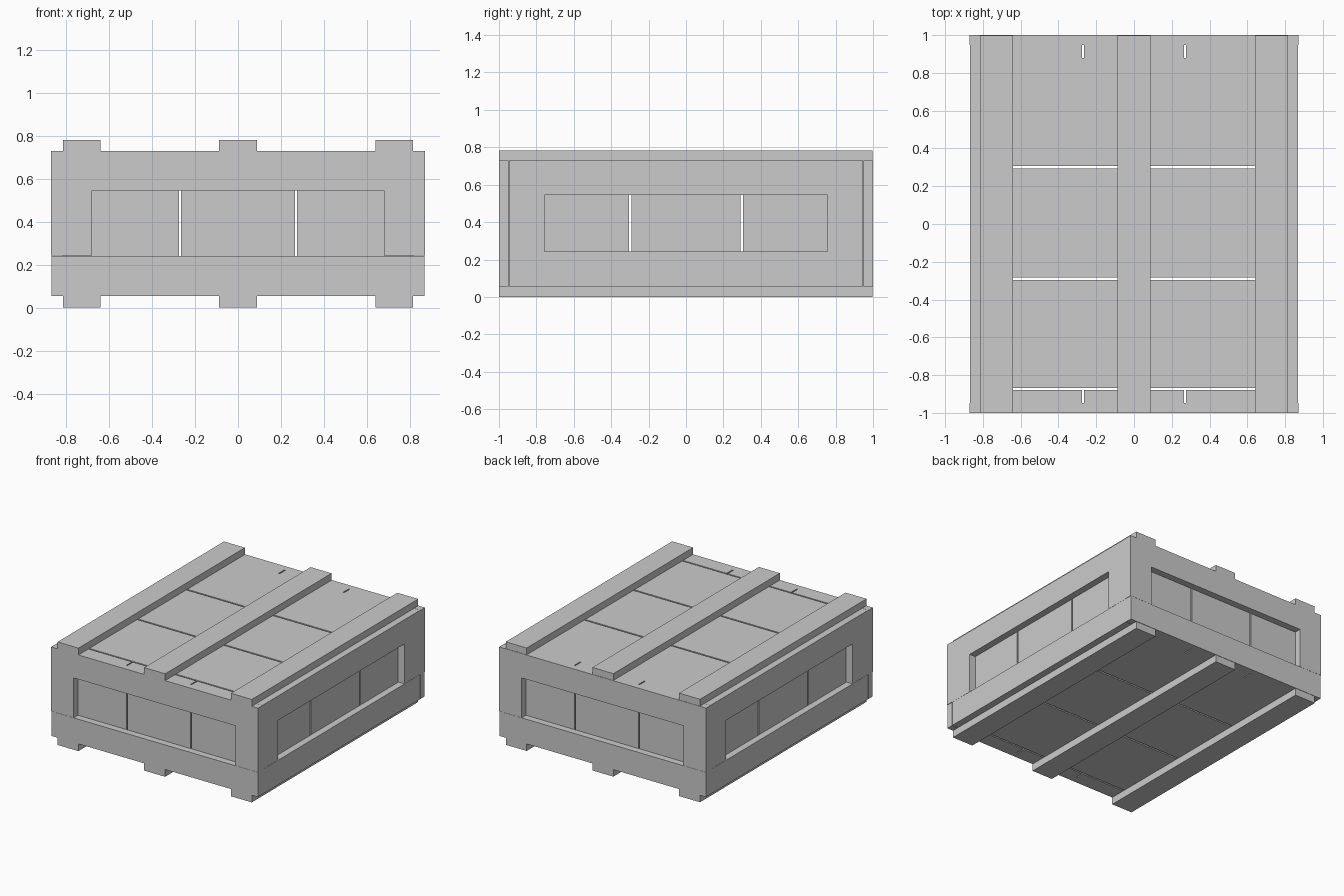
import bpy, bmesh
from mathutils import Matrix
from math import pi

if "Cube" in bpy.data.objects:
    bpy.data.objects.remove(bpy.data.objects["Cube"])


def prism(name, pts, depth, matrix):
    """Extrude an outline in local XZ from y=0 to y=depth, then place it."""
    bm = bmesh.new()
    face = bm.faces.new([bm.verts.new((x, 0, z)) for x, z in pts])
    ext = bmesh.ops.extrude_face_region(bm, geom=[face])
    for v in ext["geom"]:
        if isinstance(v, bmesh.types.BMVert):
            v.co.y += depth
    bm.transform(matrix)
    bmesh.ops.recalc_face_normals(bm, faces=bm.faces[:])
    mesh = bpy.data.meshes.new(name)
    bm.to_mesh(mesh)
    bm.free()
    ob = bpy.data.objects.new(name, mesh)
    bpy.context.collection.objects.link(ob)
    return ob


def box(name, x0, x1, y0, y1, z0, z1, matrix=Matrix()):
    pts = [(x0, z0), (x1, z0), (x1, z1), (x0, z1)]
    return prism(name, pts, y1 - y0, matrix @ Matrix.Translation((0, y0, 0)))


Z0, Z1 = 0.055, 0.73        # body height
RAIL, OPEN = 0.243, 0.545   # bottom rail top, window top
T, P = 0.052, 0.068         # frame and plank thickness


def wall(name, angle, dist, half, window, plank_half, gaps, gap):
    """Outer frame (arch + bottom rail) with three recessed planks behind it."""
    m = Matrix.Rotation(angle, 4, 'Z') @ Matrix.Translation((0, -dist, 0))
    arch = [(-half, RAIL), (-half, Z1), (half, Z1), (half, RAIL),
            (window, RAIL), (window, OPEN), (-window, OPEN), (-window, RAIL)]
    prism(name + "_frame_arch", arch, T, m)
    box(name + "_bottom_rail", -half + 0.002, half - 0.002, 0, T, Z0, RAIL - 0.001, m)
    edges = [-plank_half - gap / 2, -gaps, gaps, plank_half + gap / 2]
    for i in range(3):
        box(f"{name}_plank_{i + 1}", edges[i] + gap / 2, edges[i + 1] - gap / 2,
            T, T + P, Z0, Z1, m)


# Four walls; the end walls cap the side walls
wall("front", 0, 1.0, 0.87, 0.68, 0.818, 0.27, 0.009)
wall("back", pi, 1.0, 0.87, 0.68, 0.818, 0.27, 0.009)
wall("right", pi / 2, 0.868, 0.947, 0.757, 0.88, 0.298, 0.011)
wall("left", -pi / 2, 0.868, 0.947, 0.757, 0.88, 0.298, 0.011)

# Lid and floor planks, running across the crate
for name, z in (("lid", Z1 - P), ("floor", Z0)):
    for i, (y0, y1) in enumerate([(-0.869, -0.296), (-0.284, 0.294), (0.306, 0.88)]):
        box(f"{name}_plank_{i + 1}", -0.748, 0.748, y0, y1, z, z + P)

# Battens above and skids below
for name, z0, z1 in (("top_batten", Z1, 0.782), ("bottom_skid", 0, Z0)):
    for i, x in enumerate((-0.728, 0, 0.728)):
        box(f"{name}_{i + 1}", x - 0.088, x + 0.088, -1.0, 0.997, z0, z1)
